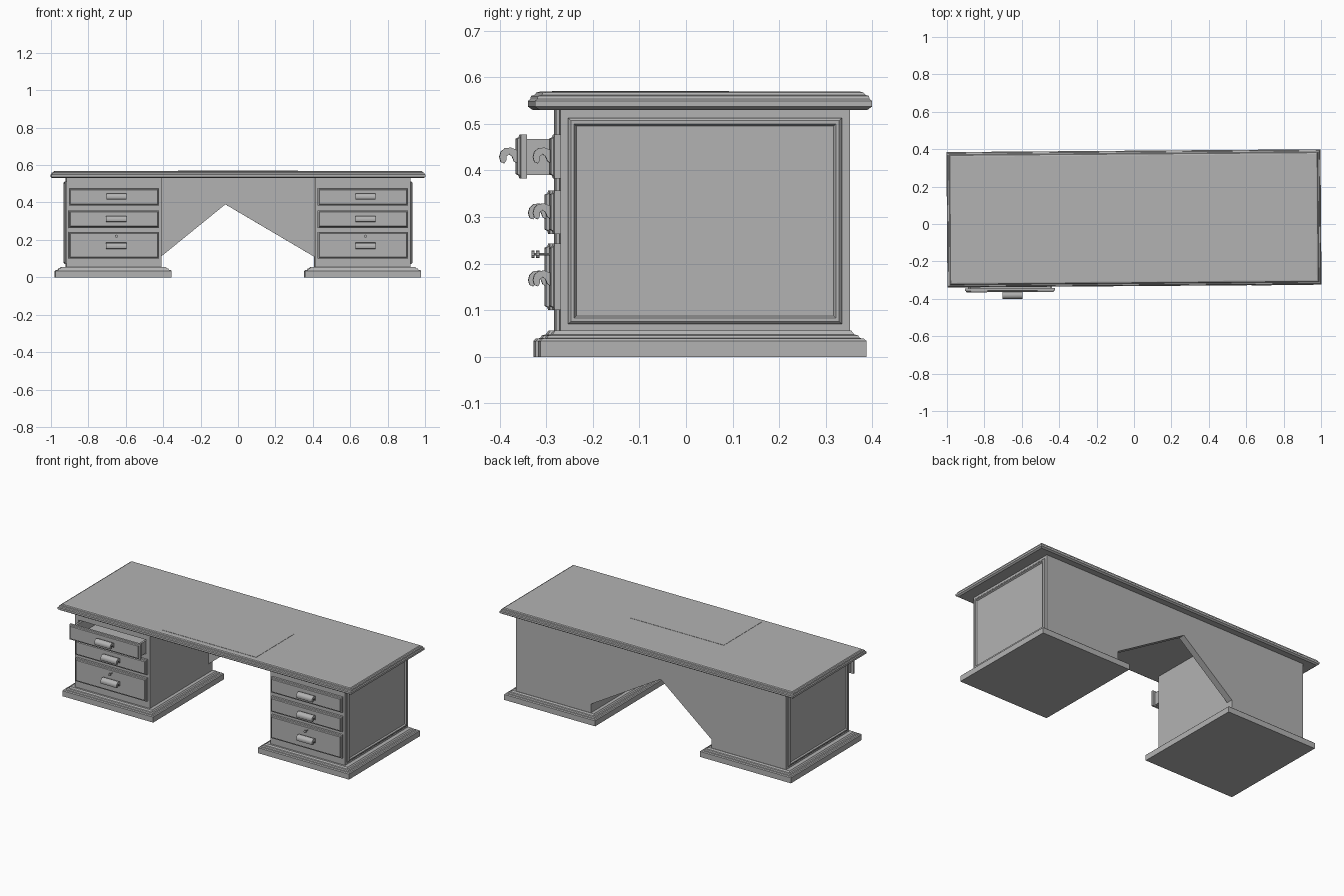
import bpy, bmesh
from mathutils import Matrix, Vector

cube = bpy.data.objects.get("Cube")
if cube:
    bpy.data.objects.remove(cube, do_unlink=True)

GREY = (0.45, 0.45, 0.45, 1)
mat = bpy.data.materials.new("plain grey")
mat.use_nodes = True
mat.diffuse_color = GREY
mat.node_tree.nodes["Principled BSDF"].inputs["Base Color"].default_value = GREY

# The whole desk stands very slightly turned
TURN = Matrix.Rotation(0.0075, 4, 'Z')


def finish(name, bm):
    bmesh.ops.recalc_face_normals(bm, faces=bm.faces[:])
    mesh = bpy.data.meshes.new(name)
    bm.to_mesh(mesh)
    bm.free()
    mesh.materials.append(mat)
    obj = bpy.data.objects.new(name, mesh)
    bpy.context.collection.objects.link(obj)
    obj.matrix_world = TURN
    return obj


def stepped(name, u, v, layers, place=lambda a, b, h: (a, b, h)):
    """Rectangular block lofted through (inset, height) layers."""
    bm = bmesh.new()
    rings = []
    for inset, h in layers:
        a0, a1, b0, b1 = u[0] + inset, u[1] - inset, v[0] + inset, v[1] - inset
        corners = ((a0, b0), (a1, b0), (a1, b1), (a0, b1))
        rings.append([bm.verts.new(place(a, b, h)) for a, b in corners])
    for low, high in zip(rings, rings[1:]):
        for i in range(4):
            j = (i + 1) % 4
            bm.faces.new((low[i], low[j], high[j], high[i]))
    bm.faces.new(rings[0])
    bm.faces.new(rings[-1])
    return finish(name, bm)


def box(name, x, y, z):
    return stepped(name, x, y, [(0, z[0]), (0, z[1])])


def prism(name, points, place, start, end):
    """Outline swept straight from start to end."""
    bm = bmesh.new()
    face = bm.faces.new([bm.verts.new(place(a, b, start)) for a, b in points])
    out = bmesh.ops.extrude_face_region(bm, geom=[face])
    moved = [e for e in out["geom"] if isinstance(e, bmesh.types.BMVert)]
    shift = Vector(place(0, 0, end)) - Vector(place(0, 0, start))
    bmesh.ops.translate(bm, verts=moved, vec=shift)
    return finish(name, bm)


def rod(name, radius, x, y0, y1, z):
    bm = bmesh.new()
    at = Matrix.Translation((x, (y0 + y1) / 2, z)) @ Matrix.Rotation(1.5708, 4, 'X')
    bmesh.ops.create_cone(bm, cap_ends=True, segments=10, radius1=radius,
                          radius2=radius, depth=abs(y1 - y0), matrix=at)
    return finish(name, bm)


# Desktop with moulded edge, and the writing sheet let into it
stepped("desktop", (-1, 1), (-0.332, 0.392),
        [(0.01, 0.53), (0, 0.537), (0, 0.549), (0.005, 0.553), (0.007, 0.560),
         (0.014, 0.562), (0.018, 0.567), (0.025, 0.569)])
box("writing_sheet", (-0.32, 0.32), (-0.285, 0.09), (0.567, 0.5705))

# Back panel with a low pointed opening
prism("back_panel",
      [(-0.42, 0.53), (-0.42, 0.11), (-0.41, 0.11), (-0.065, 0.39),
       (0.41, 0.11), (0.42, 0.11), (0.42, 0.53)],
      lambda a, b, h: (a, h, b), 0.305, 0.345)

FACE, PLATE = -0.276, -0.297
HOOK = [(0, .012), (.012, .017), (.025, .016), (.034, .008), (.037, -.003),
        (.034, -.014), (.026, -.017), (.022, -.01), (.022, -.002),
        (.016, .003), (.01, -.002), (.006, -.012), (0, -.016)]
ROWS = [("top", 0.383, 0.477, 0.432), ("middle", 0.264, 0.357, 0.312),
        ("bottom", 0.10, 0.243, 0.168)]


def drawer(label, x, z, grip_x, grip_z, pull):
    front = PLATE - pull
    stepped(label + "_drawer_front", x, z,
            [(0, FACE - pull), (0, front + 0.008), (0.006, front + 0.006), (0.009, front)],
            lambda a, b, h: (a, h, b))
    hook = prism(label + "_drawer_handle", HOOK,
                 lambda d, b, h: (grip_x + h, front - d, grip_z + b), -0.054, 0.054)
    for poly in hook.data.polygons:
        poly.use_smooth = len(poly.vertices) == 4
    hook.data.set_sharp_from_angle(angle=0.7)


for label, side in (("right", -1), ("left", 1)):
    def span(a, b):
        return tuple(sorted((side * a, side * b)))

    open_drawer = side < 0
    grip = -0.653 if open_drawer else 0.68

    # Stepped plinth and cabinet
    stepped(label + "_plinth", span(0.357, 0.977), (-0.32, 0.38),
            [(0, 0), (0, 0.034), (0.005, 0.039), (0.014, 0.040), (0.018, 0.046),
             (0.026, 0.048), (0.032, 0.056)])
    inner, outer, back = 0.41, 0.92, 0.345
    if not open_drawer:
        box(label + "_cabinet", span(inner, outer), (FACE, back), (0.05, 0.535))
    else:
        # Cabinet left hollow behind the open drawer
        box(label + "_cabinet", span(inner, outer), (FACE, back), (0.05, 0.385))
        box(label + "_cabinet_rear", span(inner, outer), (0, back), (0.385, 0.535))
        box(label + "_inner_wall", span(inner, 0.435), (FACE, 0), (0.385, 0.535))
        box(label + "_outer_wall", span(0.895, outer), (FACE, 0), (0.385, 0.535))
        box(label + "_top_rail", span(0.435, 0.895), (FACE, 0), (0.475, 0.535))

    # Raised moulding around the outer side panel
    stepped(label + "_side_moulding", (-0.26, 0.328), (0.07, 0.513),
            [(0, 0.915), (0, 0.924), (0.006, 0.93), (0.013, 0.93), (0.018, 0.922)],
            lambda a, b, h: (side * h, a, b))

    # Drawers, handles and key
    for row, z0, z1, grip_z in ROWS:
        pull = 0.062 if open_drawer and row == "top" else 0
        drawer(label + "_" + row, span(0.424, 0.907), (z0, z1), grip, grip_z, pull)
    rod(label + "_key_stem", 0.003, grip, PLATE, -0.322, 0.22)
    rod(label + "_key_knob", 0.008, grip, -0.32, -0.327, 0.22)

# Tray of the open drawer
tray_y = (-0.34, -0.02)
box("tray_floor", (-0.89, -0.44), tray_y, (0.39, 0.398))
box("tray_inner_side", (-0.452, -0.44), tray_y, (0.39, 0.467))
box("tray_outer_side", (-0.89, -0.878), tray_y, (0.39, 0.467))
box("tray_back", (-0.89, -0.44), (-0.03, -0.02), (0.39, 0.467))
